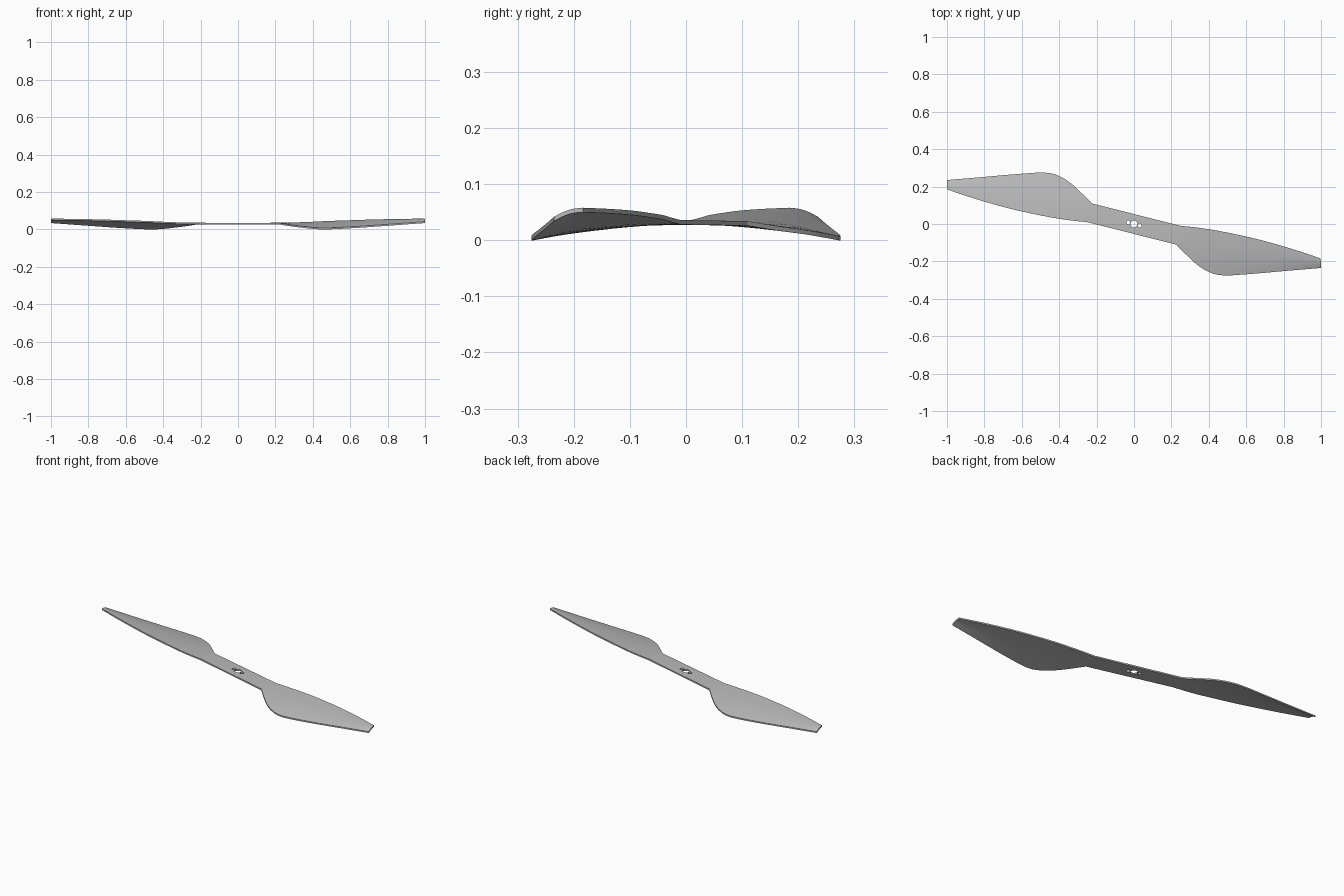
import bpy
import bmesh
import math
from mathutils import Vector

cube = bpy.data.objects.get("Cube")
if cube:
    bpy.data.objects.remove(cube, do_unlink=True)

THICK = 0.008
CHORD = 8      # faces across the blade
STEPS = 3      # subdivisions between stations

grey = bpy.data.materials.new("mid grey")
grey.use_nodes = True
grey.diffuse_color = (0.5, 0.5, 0.5, 1)
grey.node_tree.nodes["Principled BSDF"].inputs["Base Color"].default_value = (0.5, 0.5, 0.5, 1)

# Blade edges from root to tip, top surface
leading = [(.25, -.01, .036), (.32, -.017, .038), (.40, -.028, .041), (.48, -.042, .045),
           (.60, -.067, .049), (.72, -.097, .053), (.86, -.138, .056), (.998, -.184, .058)]
trailing = [(.225, -.11, .034), (.28, -.165, .025), (.335, -.216, .018), (.40, -.256, .011),
            (.48, -.275, .008), (.65, -.265, .017), (.82, -.250, .029), (1.0, -.235, .042)]


def smooth_rail(points):
    """Catmull-Rom curve through the points."""
    p = [Vector(q) for q in points]
    p = [2 * p[0] - p[1]] + p + [2 * p[-1] - p[-2]]
    rail = []
    for a, b, c, d in zip(p, p[1:], p[2:], p[3:]):
        for i in range(STEPS):
            t = i / STEPS
            rail.append(b + (c - a) * t / 2 + (2 * a - 5 * b + 4 * c - d) * t * t / 2
                        + (3 * b - a - 3 * c + d) * t ** 3 / 2)
    return rail + [p[-2]]


def half_turn(rail):
    return [Vector((-v.x, -v.y, v.z)) for v in reversed(rail)]


# The two blades are half-turn copies joined by the flat hub strip
lead, trail = smooth_rail(leading), smooth_rail(trailing)
upper = half_turn(trail) + lead
lower = half_turn(lead) + trail

bm = bmesh.new()
rows = []
for a, b in zip(upper, lower):
    # Slight camber, growing away from the hub
    reach = min(1, max(0, (abs(a.x + b.x) / 2 - 0.24) / 0.25))
    row = []
    for j in range(CHORD + 1):
        t = j / CHORD
        v = a.lerp(b, t)
        v.z += 0.004 * reach * math.sin(math.pi * t)
        row.append(bm.verts.new(v))
    rows.append(row)
for r, s in zip(rows, rows[1:]):
    for j in range(CHORD):
        bm.faces.new((r[j], r[j + 1], s[j + 1], s[j]))

# Give the sheet its thickness
skin = bmesh.ops.extrude_face_region(bm, geom=bm.faces[:], use_keep_orig=True)
under = [g for g in skin["geom"] if isinstance(g, bmesh.types.BMVert)]
bmesh.ops.translate(bm, verts=under, vec=(0, 0, -THICK))
bmesh.ops.recalc_face_normals(bm, faces=bm.faces[:])
mesh = bpy.data.meshes.new("propeller")
bm.to_mesh(mesh)
bm.free()
propeller = bpy.data.objects.new("propeller", mesh)
bpy.context.collection.objects.link(propeller)
mesh.materials.append(grey)
bpy.context.view_layer.objects.active = propeller

# Shaft hole and two screw holes
for x, y, radius in ((0, 0, .019), (-.031, .008, .01), (.031, -.008, .01)):
    bpy.ops.mesh.primitive_cylinder_add(vertices=24, radius=radius, depth=0.2, location=(x, y, 0.03))
    cutter = bpy.context.object
    cutter.name = "hole_cutter"
    cutter.hide_render = True
    cutter.data.materials.append(grey)
    cut = propeller.modifiers.new("hole", 'BOOLEAN')
    cut.operation = 'DIFFERENCE'
    cut.solver = 'EXACT'
    cut.object = cutter
    bpy.context.view_layer.objects.active = propeller
    bpy.ops.object.modifier_apply(modifier=cut.name)
    bpy.data.objects.remove(cutter, do_unlink=True)

bpy.ops.object.select_all(action='DESELECT')
propeller.select_set(True)
bpy.ops.object.shade_smooth_by_angle(angle=math.radians(30))
